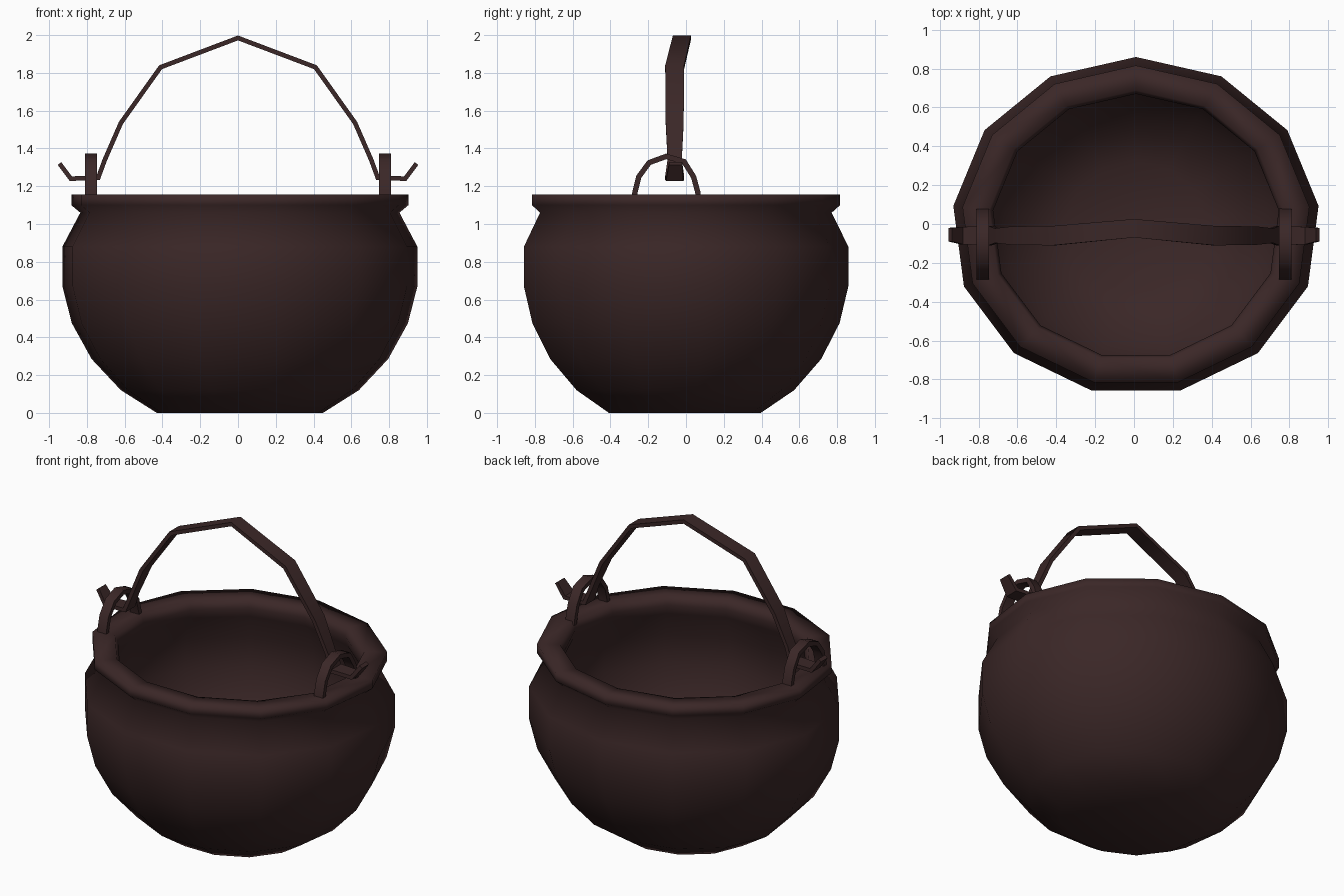
import bpy, bmesh, math
from mathutils import Vector

cube = bpy.data.objects.get("Cube")
if cube:
    bpy.data.objects.remove(cube, do_unlink=True)

# Dark iron, used everywhere
iron = bpy.data.materials.new("dark_iron")
iron.use_nodes = True
colour = (0.043, 0.02, 0.02, 1)
iron.diffuse_color = colour
bsdf = iron.node_tree.nodes["Principled BSDF"]
bsdf.inputs["Base Color"].default_value = colour
bsdf.inputs["Roughness"].default_value = 0.8


def finish(name, bm, angle):
    bmesh.ops.recalc_face_normals(bm, faces=bm.faces)
    mesh = bpy.data.meshes.new(name)
    bm.to_mesh(mesh)
    bm.free()
    mesh.materials.append(iron)
    obj = bpy.data.objects.new(name, mesh)
    bpy.context.collection.objects.link(obj)
    bpy.ops.object.select_all(action="DESELECT")
    obj.select_set(True)
    bpy.context.view_layer.objects.active = obj
    if angle:
        bpy.ops.object.shade_smooth_by_angle(angle=math.radians(angle))
    else:
        bpy.ops.object.shade_smooth()
    return obj


def bridge(bm, rings):
    # Skin successive closed rings and cap both ends
    for a, b in zip(rings, rings[1:]):
        n = len(a)
        for i in range(n):
            j = (i + 1) % n
            bm.faces.new((a[i], a[j], b[j], b[i]))
    bm.faces.new(rings[0])
    bm.faces.new(rings[-1])


def strip(name, points, widths, side, thick):
    # Flat bar swept along a path; side is the direction of its width
    bm = bmesh.new()
    pts = [Vector(p) for p in points]
    rings = []
    for i, p in enumerate(pts):
        before = (p - pts[max(i - 1, 0)]).normalized()
        after = (pts[min(i + 1, len(pts) - 1)] - p).normalized()
        tangent = (before + after).normalized()
        normal = tangent.cross(side).normalized()
        mitre = max(tangent.dot(after if after.length else before), 0.6)
        n = normal * thick / 2 / mitre
        w = side * widths[i] / 2
        rings.append([bm.verts.new(p + q) for q in (n + w, n - w, -n - w, w - n)])
    bridge(bm, rings)
    return finish(name, bm, 50)


# Pot: thirteen-sided, slightly oval, outer wall then rim then inner wall
profile = [(0.44, 0), (0.63, 0.12), (0.785, 0.285), (0.89, 0.475),
           (0.94, 0.67), (0.94, 0.88), (0.845, 1.06), (0.893, 1.1),
           (0.893, 1.155), (0.755, 1.155), (0.735, 1.1), (0.75, 1.04),
           (0.83, 0.87), (0.83, 0.68), (0.78, 0.5), (0.68, 0.34),
           (0.54, 0.2), (0.36, 0.1)]
SIDES = 13
bm = bmesh.new()
rings = []
for r, z in profile:
    ring = []
    for k in range(SIDES):
        a = math.tau * k / SIDES
        ring.append(bm.verts.new((0.01 + 1.007 * r * math.sin(a),
                                  0.927 * r * math.cos(a) - 0.012, z)))
    rings.append(ring)
bridge(bm, rings)
finish("pot", bm, 0)

# Handle: half path from hooked tip to crown, mirrored; (x, y, z, width)
half = [(0.945, -0.055, 1.32, 0.07), (0.885, -0.06, 1.24, 0.09),
        (0.74, -0.06, 1.245, 0.1), (0.705, -0.06, 1.34, 0.075),
        (0.62, -0.06, 1.535, 0.095), (0.41, -0.06, 1.83, 0.1)]
path = [(-x, y, z, w) for x, y, z, w in half] + [(0, -0.022, 1.985, 0.095)] + half[::-1]
strip("handle", [p[:3] for p in path], [p[3] for p in path], Vector((0, 1, 0)), 0.024)

# Ears: one arched loop on each side of the rim
arch = [(-0.275, 1.13), (-0.27, 1.17), (-0.25, 1.25), (-0.195, 1.325), (-0.105, 1.358),
        (-0.01, 1.33), (0.04, 1.25), (0.062, 1.17), (0.067, 1.13)]
for name, x in (("left_ear", 0.778), ("right_ear", -0.778)):
    strip(name, [(x, y, z) for y, z in arch], [0.064] * len(arch),
          Vector((1, 0, 0)), 0.028)
